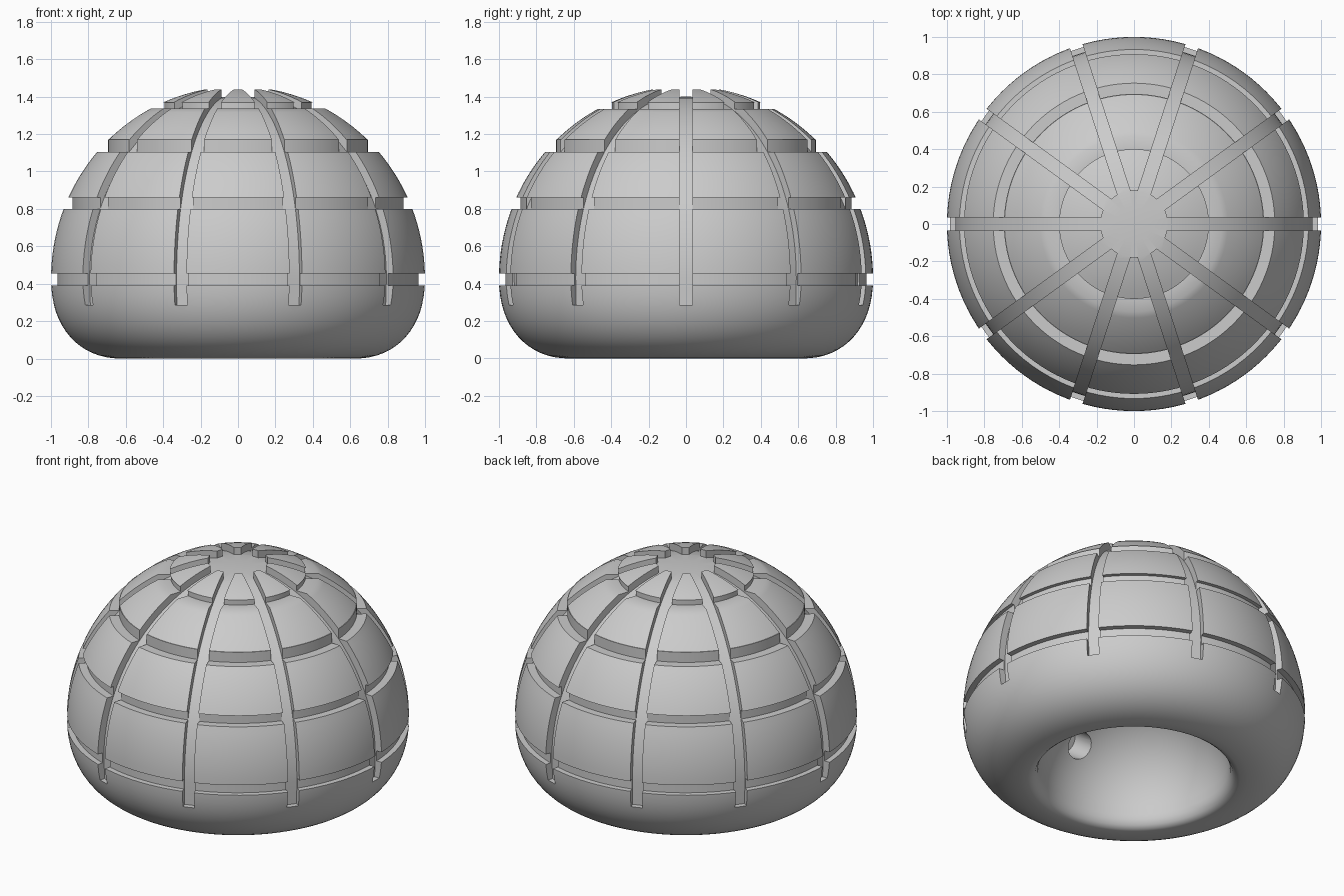
import bpy, bmesh
from math import sin, cos, pi, sqrt, radians
from mathutils import Matrix, Vector

cube = bpy.data.objects.get("Cube")
if cube:
    bpy.data.objects.remove(cube)

MID = 0.43          # height of the widest ring
RISE = 1.025        # height of the dome above it
DEPTH = 0.045       # depth of the radial grooves

grey = bpy.data.materials.new("plain_grey")
grey.use_nodes = True
grey.diffuse_color = (0.6, 0.6, 0.6, 1)
grey.node_tree.nodes["Principled BSDF"].inputs["Base Color"].default_value = (0.6, 0.6, 0.6, 1)


def add_object(name, bm):
    bmesh.ops.recalc_face_normals(bm, faces=bm.faces)
    mesh = bpy.data.meshes.new(name)
    bm.to_mesh(mesh)
    bm.free()
    mesh.materials.append(grey)
    obj = bpy.data.objects.new(name, mesh)
    bpy.context.collection.objects.link(obj)
    return obj


def dome_radius(z, inset=0.0):
    return (1 - inset) * sqrt(max(0, 1 - ((z - MID) / (RISE - inset)) ** 2))


def dome_height(r, inset=0.0):
    return MID + (RISE - inset) * sqrt(1 - (r / (1 - inset)) ** 2)


def dome_arc(z0, z1, steps):
    heights = [z0 + (z1 - z0) * i / steps for i in range(steps + 1)]
    return [(dome_radius(z), z) for z in heights]


# Section: hollow underside, lip and rounded base
CAVITY_R, CAVITY_Z = 0.56, 0.08
profile = []
for i in range(17):
    a = pi / 2 * (1 - i / 16)
    profile.append((CAVITY_R * cos(a), CAVITY_Z + CAVITY_R * sin(a)))
profile += [(0.565, 0.05), (0.58, 0.02), (0.6, 0.005)]
for i in range(17):
    a = pi / 2 * i / 16
    profile.append((0.62 + 0.38 * sin(a) ** 0.91, MID - MID * cos(a) ** 0.91))
profile = [p for p in profile if p[1] < 0.385 or p[0] < CAVITY_R]
profile.append((0.999, 0.39))

# Section: dome bands separated by stepped ring grooves
grooves = [(0.39, 0.455, 0.965), (0.80, 0.86, 0.885),
           (1.105, 1.17, 0.695), (1.335, 1.37, 0.395)]
for k, (low, high, inner) in enumerate(grooves):
    profile += [(inner, low), (inner, high)]
    if k < 3:
        profile += dome_arc(high, grooves[k + 1][0], 9)
for i in range(7):
    r = 0.40 - (0.40 - 0.178) * i / 6
    profile.append((r, dome_height(r)))
profile += [(0.178, 1.393), (0.09, 1.398), (0, 1.4)]

# Turned body
bm = bmesh.new()
verts = [bm.verts.new((r if r > 1e-5 else 0, 0, z)) for r, z in profile]
edges = [bm.edges.new(pair) for pair in zip(verts, verts[1:])]
bmesh.ops.spin(bm, geom=verts + edges, cent=(0, 0, 0), axis=(0, 0, 1),
               angle=2 * pi, steps=120, use_duplicate=False)
bmesh.ops.remove_doubles(bm, verts=bm.verts, dist=1e-5)
body = add_object("grooved_dome", bm)

# Cutter for the ten radial grooves
floor = [(0.95, 0.285)]
for i in range(25):
    a = pi / 2 * i / 24 * 0.9
    floor.append(((1 - DEPTH) * cos(a), MID + (RISE - DEPTH) * sin(a)))
section = floor + [(0.14, 1.6), (1.2, 1.6), (1.2, 0.285)]
bm = bmesh.new()
for k in range(10):
    turn = Matrix.Rotation(k * pi / 5, 3, 'Z')
    sides = [[bm.verts.new(turn @ Vector((r, y, z))) for r, z in section]
             for y in (-0.035, 0.035)]
    bm.faces.new(sides[0])
    bm.faces.new(sides[1])
    for j in range(len(section)):
        n = (j + 1) % len(section)
        bm.faces.new((sides[0][j], sides[0][n], sides[1][n], sides[1][j]))
radial_cutter = add_object("radial_groove_cutter", bm)

# Cutter for the round holes in the hollow
bm = bmesh.new()
for azimuth, lift in ((319, 32), (275, 36), (337, 50)):
    a, e = radians(azimuth), radians(lift)
    out = Vector((cos(a) * cos(e), sin(a) * cos(e), sin(e)))
    place = Matrix.Translation(out * 0.57 + Vector((0, 0, CAVITY_Z)))
    place = place @ out.to_track_quat('Z', 'Y').to_matrix().to_4x4()
    bmesh.ops.create_cone(bm, cap_ends=True, segments=32, radius1=0.082,
                          radius2=0.082, depth=0.3, matrix=place)
hole_cutter = add_object("hole_cutter", bm)

# Cut, then shade
bpy.ops.object.select_all(action='DESELECT')
body.select_set(True)
bpy.context.view_layer.objects.active = body
for cutter in (radial_cutter, hole_cutter):
    cutter.hide_render = True
    mod = body.modifiers.new("cut", 'BOOLEAN')
    mod.operation = 'DIFFERENCE'
    mod.solver = 'EXACT'
    mod.object = cutter
    bpy.ops.object.modifier_apply(modifier=mod.name)
    bpy.data.objects.remove(cutter)
bpy.ops.object.shade_smooth_by_angle(angle=radians(30))
